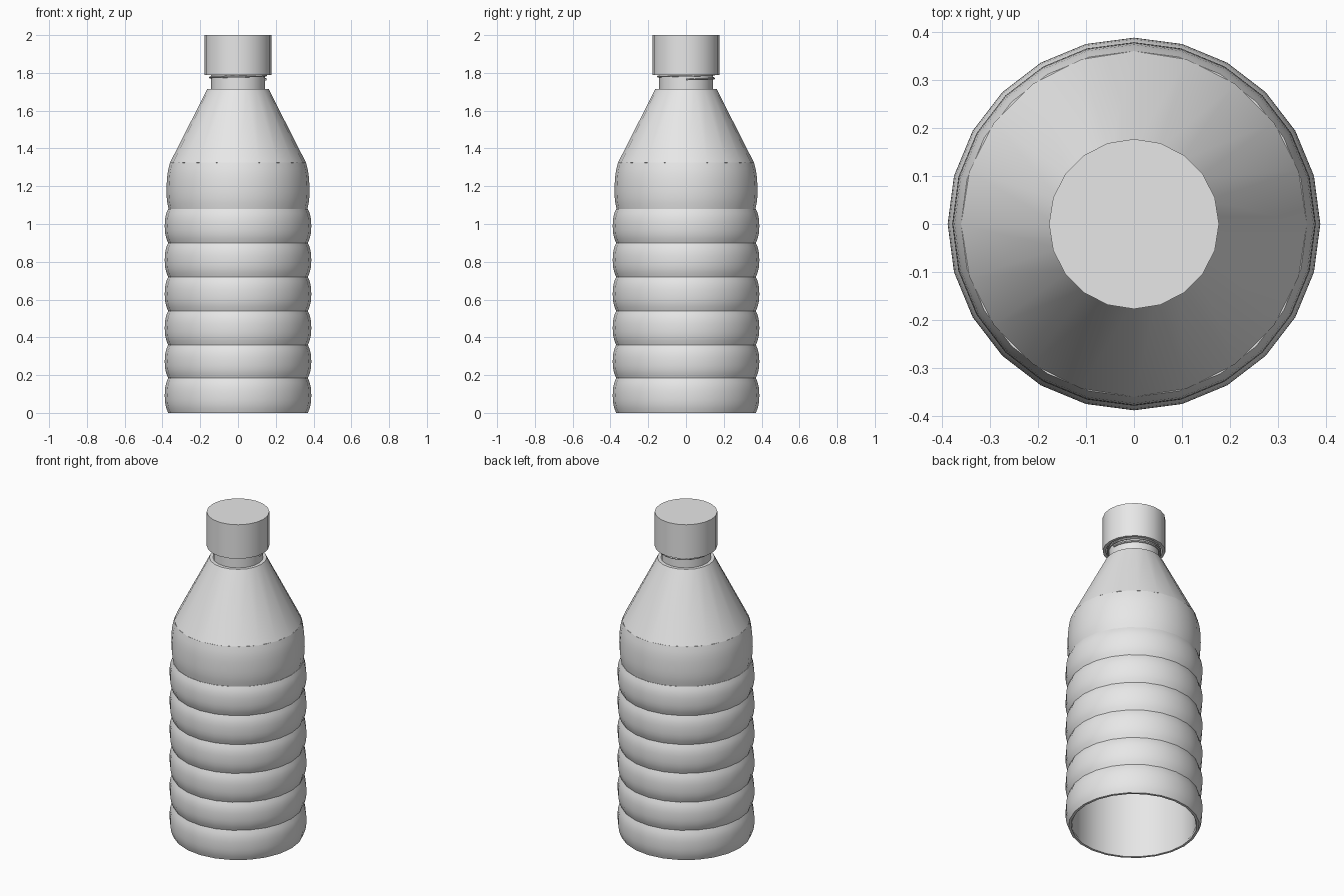
import bpy
import math

cube = bpy.data.objects.get("Cube")
if cube:
    bpy.data.objects.remove(cube, do_unlink=True)

grey = bpy.data.materials.new("plain_grey")
grey.use_nodes = True
COLOUR = (0.8, 0.8, 0.8, 1)
grey.diffuse_color = COLOUR
grey.node_tree.nodes["Principled BSDF"].inputs["Base Color"].default_value = COLOUR


def finish(obj, angle=35):
    obj.data.materials.append(grey)
    bpy.ops.object.select_all(action='DESELECT')
    obj.select_set(True)
    bpy.context.view_layer.objects.active = obj
    bpy.ops.object.shade_smooth_by_angle(angle=math.radians(angle))


def lathe(name, profile, sides, closed=False):
    """Spin (radius, height) points round z; a zero radius ends in a flat cap."""
    cap = profile[-1][0] == 0
    rows = profile[:-1] if cap else profile
    verts = [(r * math.cos(math.tau * i / sides), r * math.sin(math.tau * i / sides), z)
             for r, z in rows for i in range(sides)]
    n = len(rows)
    faces = []
    for j in range(n if closed else n - 1):
        a, b = j * sides, (j + 1) % n * sides
        for i in range(sides):
            k = (i + 1) % sides
            faces.append((a + i, a + k, b + k, b + i))
    if cap:
        faces.append(tuple(range((n - 1) * sides, n * sides)))
    mesh = bpy.data.meshes.new(name)
    mesh.from_pydata(verts, [], faces)
    obj = bpy.data.objects.new(name, mesh)
    bpy.context.collection.objects.link(obj)
    finish(obj)
    return obj


def band(name, low, high, r_low, r_mid, r_high, inner=0.355):
    """Bulging hoop with rounded outer face and a plain inner wall."""
    steps = 8
    outer = []
    for s in range(steps + 1):
        t = s / steps
        edge = r_low + (r_high - r_low) * t
        bulge = (1 - abs(2 * t - 1) ** 2.5) * (r_mid - (r_low + r_high) / 2)
        outer.append((edge + bulge, low + (high - low) * t))
    lathe(name, outer + [(inner, high), (inner, low)], 24, closed=True)


# Ribbed body: six equal bands and a taller shoulder band
seams = [0, 0.185, 0.36, 0.54, 0.72, 0.9, 1.08]
for i, (low, high) in enumerate(zip(seams, seams[1:])):
    band(f"body_band_{i + 1}", low, high, 0.37, 0.388, 0.37)
band("shoulder_band", 1.08, 1.325, 0.368, 0.378, 0.36)

# Inner wall, open at the bottom, running up into the cone and neck
lathe("inner_wall_and_neck", [(0.352, 0.005), (0.352, 1.32), (0.36, 1.325), (0.162, 1.715),
                              (0.142, 1.715), (0.142, 1.84)], 20)

# Cap, hollow underneath
lathe("cap", [(0.16, 1.97), (0.16, 1.788), (0.177, 1.788), (0.177, 2.0), (0, 2.0)], 20)

# Screw thread: thin helix round the neck
curve = bpy.data.curves.new("screw_thread", 'CURVE')
curve.dimensions = '3D'
curve.bevel_depth = 0.006
curve.bevel_resolution = 1
curve.use_fill_caps = True
per_turn, turns = 24, 2
spline = curve.splines.new('POLY')
spline.points.add(per_turn * turns)
for i, p in enumerate(spline.points):
    a = math.tau * i / per_turn
    p.co = (0.148 * math.cos(a), 0.148 * math.sin(a), 1.766 + 0.02 * i / per_turn, 1)
thread = bpy.data.objects.new("screw_thread", curve)
bpy.context.collection.objects.link(thread)
bpy.ops.object.select_all(action='DESELECT')
thread.select_set(True)
bpy.context.view_layer.objects.active = thread
bpy.ops.object.convert(target='MESH')
finish(bpy.context.view_layer.objects.active)
